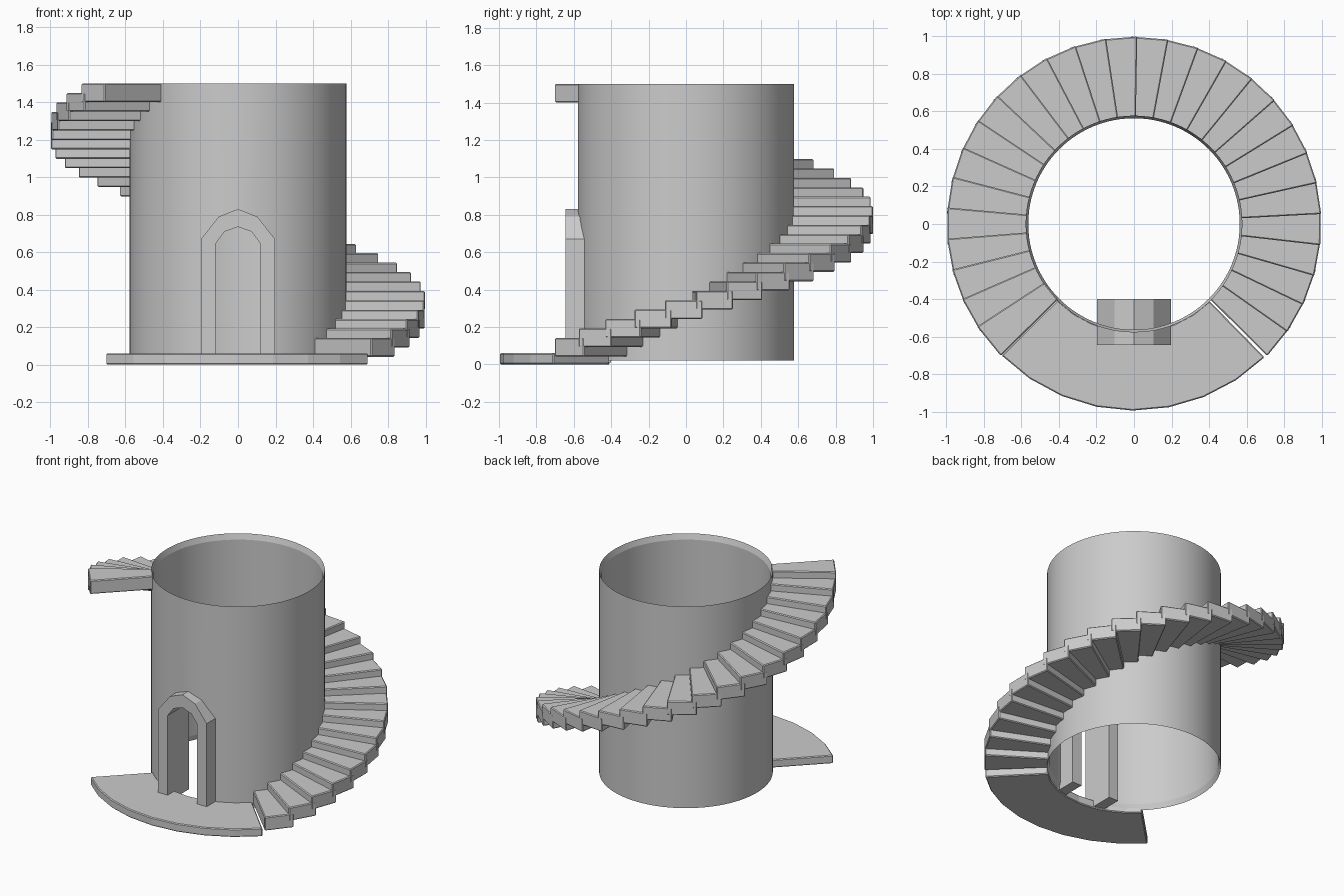
import bpy, bmesh
from math import sin, cos, radians, pi

if "Cube" in bpy.data.objects:
    bpy.data.objects.remove(bpy.data.objects["Cube"])


def make_object(name, bm):
    bmesh.ops.recalc_face_normals(bm, faces=bm.faces)
    mesh = bpy.data.meshes.new(name)
    bm.to_mesh(mesh)
    bm.free()
    obj = bpy.data.objects.new(name, mesh)
    bpy.context.collection.objects.link(obj)
    return obj


def prism(name, outline, offset):
    # Extrude a closed 3D outline along an offset vector
    bm = bmesh.new()
    face = bm.faces.new([bm.verts.new(p) for p in outline])
    ext = bmesh.ops.extrude_face_region(bm, geom=[face], use_keep_orig=True)
    verts = [e for e in ext["geom"] if isinstance(e, bmesh.types.BMVert)]
    bmesh.ops.translate(bm, verts=verts, vec=offset)
    return make_object(name, bm)


def ring_sector(name, r_in, r_out, a0, a1, segs, z0, z1):
    angles = [radians(a0 + (a1 - a0) * i / segs) for i in range(segs + 1)]
    outline = [(r_out * cos(a), r_out * sin(a), z0) for a in angles]
    outline += [(r_in * cos(a), r_in * sin(a), z0) for a in reversed(angles)]
    obj = prism(name, outline, (0, 0, z1 - z0))
    bev = obj.modifiers.new("soft_edges", 'BEVEL')
    bev.width = 0.006
    bev.segments = 1
    bev.angle_limit = radians(40)
    return obj


# Tower wall: thin tube with sloped inner rims, lathed from a closed profile
SEGS = 96
profile = [(0.578, 0.02), (0.578, 1.5), (0.564, 1.46), (0.564, 0.06)]
bm = bmesh.new()
rings = [[bm.verts.new((r * cos(2 * pi * i / SEGS), r * sin(2 * pi * i / SEGS), z))
          for r, z in profile] for i in range(SEGS)]
for i in range(SEGS):
    a, b = rings[i], rings[(i + 1) % SEGS]
    for j in range(4):
        k = (j + 1) % 4
        bm.faces.new((a[j], b[j], b[k], a[k]))
tower = make_object("tower_wall", bm)

# Door arch: outer and inner half-profiles mirrored across x
def arch_points(half, base):
    pts = [(half[0][0], base)] + half
    return pts + [(-x, z) for x, z in reversed(pts) if x > 0]

outer = arch_points([(0.197, 0.67), (0.103, 0.79), (0, 0.83)], 0.01)
inner = arch_points([(0.12, 0.645), (0.072, 0.71), (0, 0.735)], 0.01)
prism("door_arch", [(x, -0.645, z) for x, z in outer + inner[::-1]], (0, 0.245, 0))

# Doorway opening cut through the wall
hole = arch_points([(0.13, 0.65), (0.078, 0.72), (0, 0.745)], -0.1)
cutter = prism("doorway_cutter", [(x, -0.8, z) for x, z in hole], (0, 0.5, 0))
cutter.hide_render = True
cutter.hide_viewport = True
cut = tower.modifiers.new("doorway", 'BOOLEAN')
cut.object = cutter
cut.operation = 'DIFFERENCE'
cut.solver = 'EXACT'

# Smooth tower shading, sharp rims
bpy.context.view_layer.objects.active = tower
tower.select_set(True)
bpy.ops.object.modifier_apply(modifier="doorway")
bpy.ops.object.shade_smooth_by_angle(angle=radians(15))
bpy.data.objects.remove(cutter)

# Landing in front of the door
ring_sector("landing", 0.575, 0.995, -135.2, -45.6, 8, 0.0, 0.06)

# Spiral steps, each overlapping the next one a little
STEPS = 28
for i in range(STEPS):
    start = -44.7 + 9.55 * i
    top = 0.142 + (1.5 - 0.142) * i / (STEPS - 1)
    ring_sector(f"step_{i + 1:02d}", 0.572, 1.0, start, start + 11.6, 1, top - 0.1, top)
